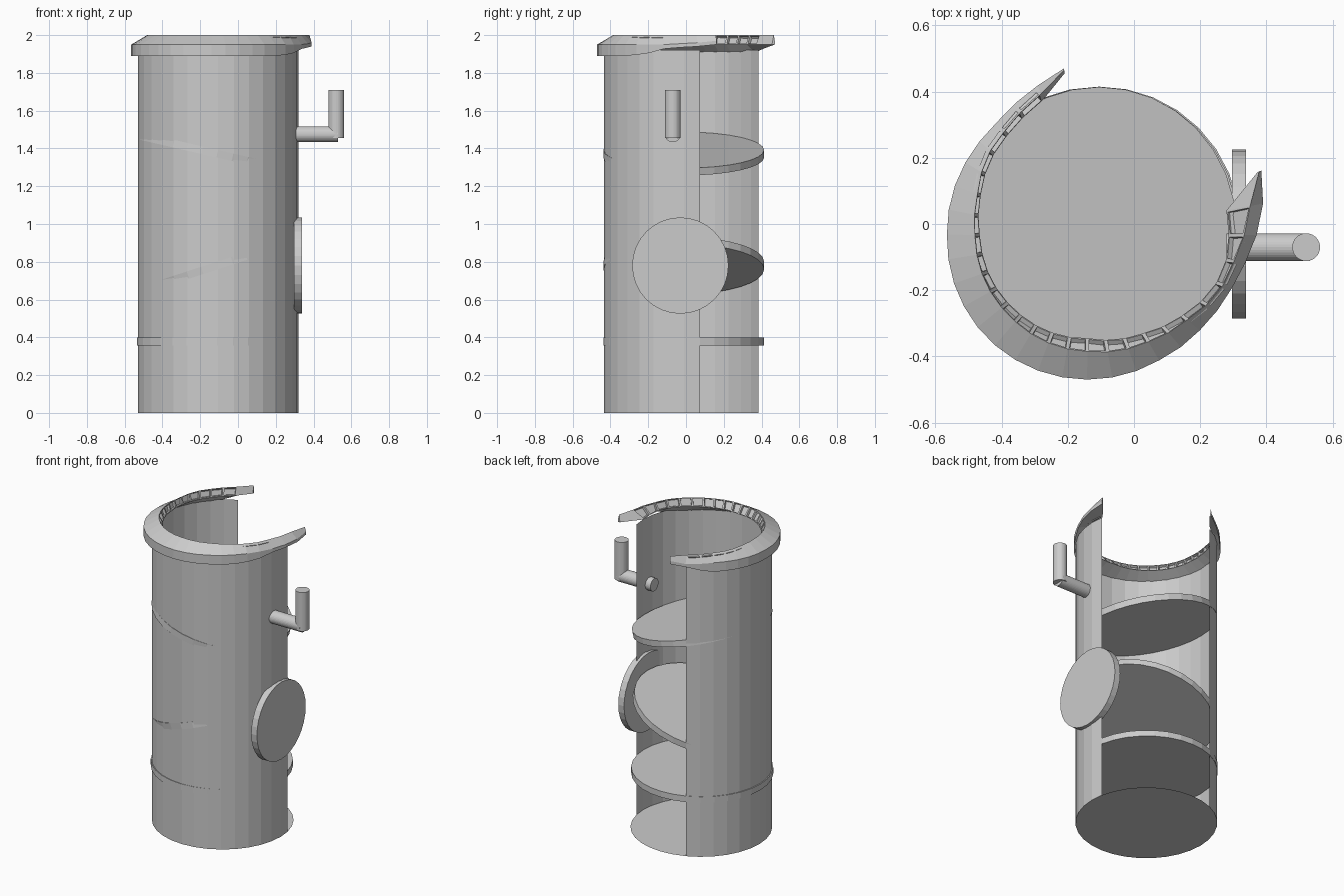
import bpy, bmesh, math
from mathutils import Vector

if "Cube" in bpy.data.objects:
    bpy.data.objects.remove(bpy.data.objects["Cube"])

CX, CY, R = -0.105, -0.01, 0.425


def finish(name, bm):
    me = bpy.data.meshes.new(name)
    bm.normal_update()
    bm.to_mesh(me)
    bm.free()
    ob = bpy.data.objects.new(name, me)
    bpy.context.collection.objects.link(ob)
    return ob


def cylinder(name, loc, r, depth, rot=(0, 0, 0), sides=32):
    bm = bmesh.new()
    bmesh.ops.create_cone(bm, cap_ends=True, segments=sides,
                          radius1=r, radius2=r, depth=depth)
    ob = finish(name, bm)
    ob.location = loc
    ob.rotation_euler = [math.radians(a) for a in rot]
    return ob


# Open shell: 23 of 32 sides, with a full floor
bm = bmesh.new()
low, high = [], []
for i in range(32):
    a = math.radians(112.5 + 11.25 * i)
    x, y = CX + R * math.cos(a), CY + R * math.sin(a)
    low.append(bm.verts.new((x, y, 0)))
    if i < 24:
        high.append(bm.verts.new((x, y, 1.92)))
for i in range(23):
    bm.faces.new((low[i], low[i + 1], high[i + 1], high[i]))
bm.faces.new(low[::-1])
finish("shell", bm)

# Inner shelves: one level, two tilted in opposite directions
for name, z, tilt in (("lower_shelf", 0.378, 0), ("middle_shelf", 0.78, -18),
                      ("upper_shelf", 1.372, 13)):
    cylinder(name, (CX - 0.005, CY - 0.002, z), 0.426, 0.04, (0, tilt, 0))

# Round plate on the right side
cylinder("side_plate", (0.317, -0.03, 0.78), 0.255, 0.042, (0, 90, 0))

# Bent pipe
cylinder("pipe_arm", (0.405, -0.07, 1.475), 0.042, 0.25, (0, 90, 0))
cylinder("pipe_upright", (0.52, -0.07, 1.582), 0.042, 0.256)

# Rim stations: angle, outer radius, inner top radius, inner low radius, bottom z
stations = [
    (98, .515, .51, .50, 1.95), (109, .48, .45, .43, 1.93),
    (126, .444, .41, .395, 1.89), (141, .435, .39, .375, 1.89),
    (160, .43, .355, .345, 1.89), (180, .425, .34, .325, 1.89),
    (225, .43, .335, .31, 1.89), (270, .43, .345, .305, 1.89),
    (300, .43, .365, .335, 1.89), (320, .44, .39, .37, 1.89),
    (338, .457, .43, .41, 1.90), (352, .485, .45, .425, 1.93),
    (371, .54, .50, .427, 1.94), (381, .562, .555, .55, 1.95)]


def station(a):
    for s, t in zip(stations, stations[1:]):
        if a <= t[0]:
            f = (a - s[0]) / (t[0] - s[0])
            return [p + (q - p) * f for p, q in zip(s, t)]
    return stations[-1]


# Collar rim swept through the stations, windows recessed in its inner face
bm = bmesh.new()
N = 28
rows = []
for i in range(N + 1):
    a, ro, rt, rl, zb = station(98 + 283 * i / N)
    c, s = math.cos(math.radians(a)), math.sin(math.radians(a))
    section = [(ro, zb), (ro, max(1.95, zb + 0.02)), (rt, 2.0), (rl, 1.95)]
    rows.append([bm.verts.new((-0.14 + r * c, -0.04 + r * s, z)) for r, z in section])
inner = []
for p, q in zip(rows, rows[1:]):
    for k in range(4):
        j = (k + 1) % 4
        f = bm.faces.new((p[k], q[k], q[j], p[j]))
        if k == 2:
            inner.append(f)
bm.faces.new(rows[0])
bm.faces.new(rows[-1][::-1])
bmesh.ops.recalc_face_normals(bm, faces=bm.faces)
bmesh.ops.inset_individual(bm, faces=inner[1:-1], thickness=0.008, depth=0)
bmesh.ops.inset_individual(bm, faces=inner[1:-1], thickness=0.001, depth=-0.015)
finish("rim", bm)
